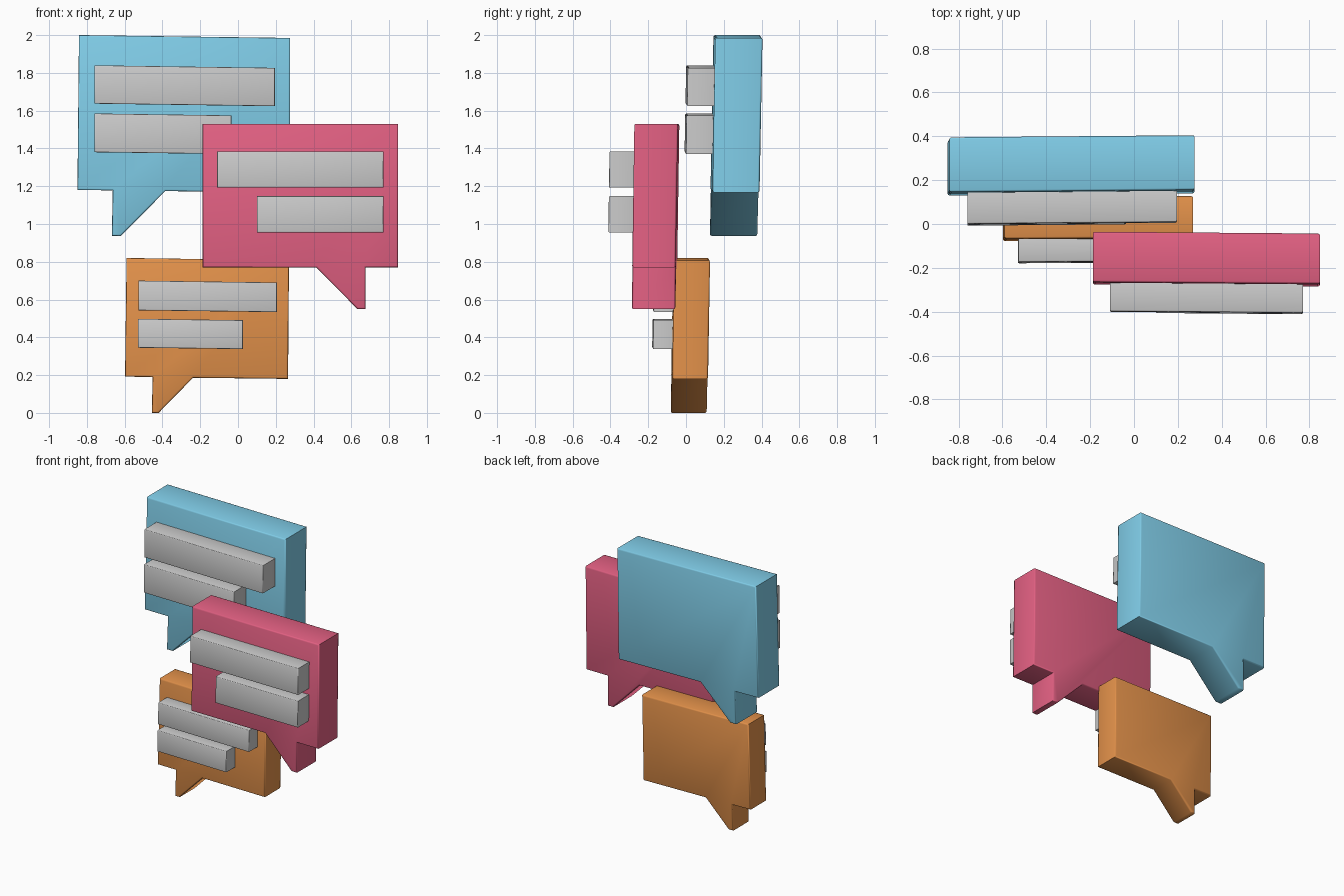
import bpy, bmesh

if "Cube" in bpy.data.objects:
    bpy.data.objects.remove(bpy.data.objects["Cube"])


def material(name, color):
    m = bpy.data.materials.new(name)
    m.diffuse_color = (*color, 1)
    m.use_nodes = True
    m.node_tree.nodes["Principled BSDF"].inputs["Base Color"].default_value = m.diffuse_color
    return m


def slab(name, outline, front, depth, bevel, mat=None):
    """Extrude an x/z outline backwards; front(x, z) gives the slightly tilted front plane."""
    bm = bmesh.new()
    fv = [bm.verts.new((x, front(x, z), z)) for x, z in outline]
    bv = [bm.verts.new((x, front(x, z) + depth, z)) for x, z in outline]
    caps = [bm.faces.new(fv), bm.faces.new(bv[::-1])]
    n = len(outline)
    for i in range(n):
        j = (i + 1) % n
        bm.faces.new((fv[j], fv[i], bv[i], bv[j]))
    bmesh.ops.recalc_face_normals(bm, faces=bm.faces)
    # soften only the front and back rims
    rims = list({e for f in caps for e in f.edges})
    bmesh.ops.bevel(bm, geom=rims, offset=bevel, segments=2, profile=0.5, affect='EDGES')
    me = bpy.data.meshes.new(name)
    bm.to_mesh(me)
    bm.free()
    ob = bpy.data.objects.new(name, me)
    bpy.context.collection.objects.link(ob)
    if mat:
        me.materials.append(mat)
    bpy.ops.object.select_all(action='DESELECT')
    ob.select_set(True)
    bpy.context.view_layer.objects.active = ob
    bpy.ops.object.shade_smooth_by_angle(angle=0.87)


def bubble(name, color, outline, y0, ky, kx, depth, bars, bar_depth, drop):
    """Speech bubble plate with raised text-line bars on its front."""
    cx = (min(p[0] for p in outline) + max(p[0] for p in outline)) / 2
    z0 = min(p[1] for p in outline)

    def front(x, z):
        return y0 + ky * (z - z0) + kx * (x - cx)

    slab(name + "_bubble", outline, front, depth, 0.009, material(name, color))
    for i, (x1, x2, zb, zt) in enumerate(bars):
        d = drop * (x2 - x1)
        pts = [(x1, zb), (x2, zb - d), (x2, zt - d), (x1, zt)]
        slab(f"{name}_line_bar_{i + 1}", pts,
             lambda x, z: front(x, z) - bar_depth, bar_depth + 0.012, 0.006)


# Rear upper bubble, tail at lower left
bubble("blue", (0.22, 0.62, 0.82),
       [(-0.842, 2.0), (0.276, 1.985), (0.276, 1.168), (-0.385, 1.174), (-0.62, 0.937),
        (-0.668, 0.937), (-0.663, 1.178), (-0.85, 1.18)],
       0.13, 0.019, 0.009, 0.25,
       [(-0.76, 0.195, 1.637, 1.84), (-0.76, -0.035, 1.38, 1.585)], 0.142, 0.014)

# Front middle bubble, tail at lower right
bubble("pink", (0.78, 0.12, 0.23),
       [(-0.187, 1.53), (0.848, 1.53), (0.848, 0.77), (0.675, 0.77), (0.675, 0.55),
        (0.632, 0.55), (0.415, 0.77), (-0.187, 0.77)],
       -0.284, 0.015, -0.008, 0.23,
       [(-0.11, 0.77, 1.192, 1.385), (0.10, 0.77, 0.955, 1.147)], 0.13, 0.0)

# Lower bubble, tail at lower left
bubble("orange", (0.78, 0.29, 0.07),
       [(-0.59, 0.82), (0.27, 0.808), (0.265, 0.18), (-0.238, 0.186), (-0.42, 0.0),
        (-0.456, 0.0), (-0.452, 0.19), (-0.598, 0.192)],
       -0.079, 0.017, 0.006, 0.19,
       [(-0.527, 0.206, 0.543, 0.70), (-0.53, 0.026, 0.345, 0.498)], 0.104, 0.013)
